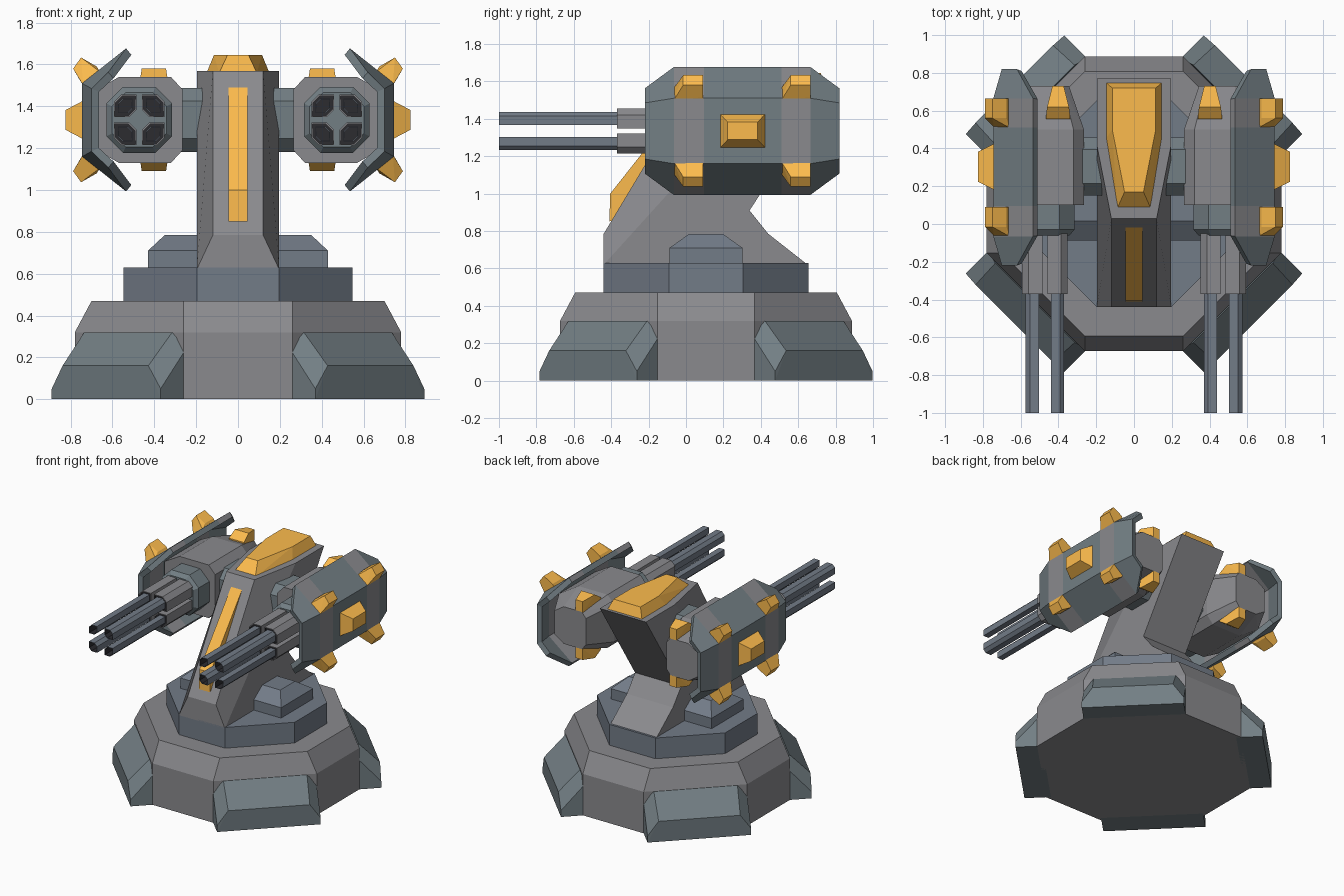
import bpy, bmesh, math

if "Cube" in bpy.data.objects:
    bpy.data.objects.remove(bpy.data.objects["Cube"])

CY = 0.107                 # centre of the base in y
PX, PZ = 0.472, 1.335      # gun axis


def material(name, r, g, b):
    m = bpy.data.materials.new(name)
    m.diffuse_color = (r, g, b, 1)
    m.use_nodes = True
    m.node_tree.nodes["Principled BSDF"].inputs["Base Color"].default_value = m.diffuse_color
    return m


yellow = material("yellow", .98, .50, .075)
grey = material("grey", .255, .255, .27)
steel = material("steel", .17, .21, .23)
slate = material("slate", .17, .20, .245)
dark = material("dark", .025, .025, .03)


def finish(name, bm, mats, mirror=False):
    me = bpy.data.meshes.new(name)
    bm.to_mesh(me)
    bm.free()
    ob = bpy.data.objects.new(name, me)
    bpy.context.collection.objects.link(ob)
    for m in mats:
        me.materials.append(m)
    if mirror:
        ob.modifiers.new("mirror", 'MIRROR').use_mirror_merge = False
    return ob


def hull_mesh(pts):
    bm = bmesh.new()
    for p in pts:
        bm.verts.new(p)
    bmesh.ops.convex_hull(bm, input=bm.verts[:])
    bmesh.ops.dissolve_limit(bm, angle_limit=math.radians(2), verts=bm.verts[:], edges=bm.edges[:])
    bmesh.ops.recalc_face_normals(bm, faces=bm.faces[:])
    return bm


def hull(name, pts, mat, mirror=False):
    return finish(name, hull_mesh(pts), [mat], mirror)


def octagon(a, h):
    return [(sx * u, sy * v) for u, v in ((a, h), (h, a)) for sx in (-1, 1) for sy in (-1, 1)]


def both(pts):
    return [(s * x, y, z) for x, y, z in pts for s in (-1, 1)]


# base and turntable
hull("base_body", [(x, y + CY, z) for a, h, z in ((.78, .26, 0), (.78, .26, .32), (.70, .26, .47))
                   for x, y in octagon(a, h)], grey)
hull("turntable", [(x, y + CY, z) for z in (.46, .63) for x, y in octagon(.547, .197)], slate)

# four diagonal feet: (distance, half width, height)
foot = [(.70, .368, 0), (.72, .368, .24), (.742, .297, .32),
        (.891, .368, 0), (.891, .368, .05), (.896, .29, .16)]
for i in range(4):
    a = math.radians(45 + 90 * i)
    c, s = math.cos(a), math.sin(a)
    hull(f"foot_{i + 1}", [(d * c - w * k * s, d * s + w * k * c + CY, z)
                           for d, w, z in foot for k in (-1, 1)], steel)

# side blocks on the turntable
hull("side_block", [(x, CY + k * w, z) for x, w, z in
                    ((.15, .195, .62), (.43, .195, .62), (.15, .195, .71), (.43, .195, .71),
                     (.15, .09, .785), (.35, .09, .785)) for k in (-1, 1)], slate, mirror=True)

# leaning neck from one half outline
half = [(.197, -.44, .62), (.12, -.44, .785), (.12, .03, 1.57), (.197, .42, 1.57),
        (.197, .77, 1.57), (.197, .34, .91), (.197, .44, .785), (.197, .65, .62)]
bm = bmesh.new()
R = [bm.verts.new(p) for p in half]
L = [bm.verts.new((-x, y, z)) for x, y, z in half]
for S in (R, L):
    for f in ((0, 1, 2, 3), (0, 3, 4, 5), (0, 5, 6, 7)):
        bm.faces.new([S[k] for k in f])
for a, b in ((0, 1), (1, 2), (4, 5), (5, 6), (6, 7), (7, 0)):
    bm.faces.new([R[a], R[b], L[b], L[a]])
bm.faces.new([R[2], R[3], R[4], L[4], L[3], L[2]])
bmesh.ops.recalc_face_normals(bm, faces=bm.faces[:])
finish("neck", bm, [grey])

# yellow trim on the neck
hull("neck_cap", both([(.09, .08, 1.56), (.15, .45, 1.56), (.15, .75, 1.56),
                       (.05, .17, 1.645), (.115, .50, 1.645), (.115, .72, 1.645)]), yellow)
hull("neck_strip", both([(.046, -.41, .85), (.046, -.405, 1.0), (.046, -.01, 1.5),
                         (.046, -.30, .90), (.046, .0, 1.45)]), yellow)

# axle between neck and pods
hull("axle", [(x, .305 + y, PZ + z) for x in (.1, .32) for y, z in octagon(.153, .09)], steel, mirror=True)

# gun pod with tapered rear
prof = [(.265, .145), (.32, .205), (.57, .205), (.70, .13)]
hull("gun_pod", [(PX + (x - PX) * f, y, PZ + k * z * g)
                 for y, f, g in ((.10, 1, 1), (.50, 1, 1), (.73, .62, .7))
                 for x, z in prof for k in (-1, 1)]
     + [(.70, y, PZ + k * .13) for y in (.1, .55) for k in (-1, 1)], grey, mirror=True)

# octagonal barrel housing
hull("barrel_housing", [(PX + x, y, PZ + z) for y, r in ((.15, .157), (-.03, .157), (-.06, .13))
                        for x, z in octagon(r, r * .5)], steel, mirror=True)


# square tubes with cut corners and a dark bore
def tube(name, sx, sz, h, y0, y1, wall, depth, mat):
    c = h * .65
    sec = [(c - h, -h), (-h, c - h), (h, -h), (h, h - c), (h - c, h), (-h, h)]
    bm = hull_mesh([(PX + sx * (.067 + u), y, PZ + sz * (.067 + v)) for u, v in sec for y in (y0, y1)])
    front = min(bm.faces, key=lambda f: f.calc_center_median().y)
    bmesh.ops.inset_region(bm, faces=[front], thickness=wall)
    inner = bmesh.ops.extrude_discrete_faces(bm, faces=[front])["faces"][0]
    bmesh.ops.translate(bm, verts=inner.verts[:], vec=(0, depth, 0))
    for f in {g for e in inner.edges for g in e.link_faces}:
        f.material_index = 1
    finish(name, bm, [mat, dark], mirror=True)


for n, (sx, sz) in enumerate(((-1, -1), (-1, 1), (1, -1), (1, 1))):
    tube(f"barrel_{n + 1}", sx, sz, .035, -1.0, -.30, .005, .10, slate)
    tube(f"barrel_sleeve_{n + 1}", sx, sz, .054, -.37, 0, .008, .01, grey)

# curved shield plate: columns along y, rows along z, with two grey bands
mid = [(.535, -.342), (.745, -.175), (.745, .175), (.535, .342)]
end = [(.62, -.228), (.70, -.15), (.70, .15), (.62, .228)]
cols = [(-.22, end), (-.065, mid), (.095, mid), (.51, mid), (.665, mid), (.82, end)]
bm = bmesh.new()
grid = [[bm.verts.new((x, y, PZ + z)) for x, z in row] for y, row in cols]
for i in range(5):
    for j in range(3):
        f = bm.faces.new([grid[i][j], grid[i + 1][j], grid[i + 1][j + 1], grid[i][j + 1]])
        f.material_index = int(i in (1, 3))
shield = finish("shield", bm, [steel, grey])
sol = shield.modifiers.new("thickness", 'SOLIDIFY')
sol.thickness, sol.offset = .04, -1
shield.modifiers.new("mirror", 'MIRROR')

# yellow studs on the shield
hull("shield_centre_stud", [(x, .303 + a * w, PZ + b * h) for x, w, h in ((.73, .127, .097), (.825, .08, .047))
                            for a in (-1, 1) for b in (-1, 1)], yellow, True)
for k, level in ((1, "upper"), (-1, "lower")):
    for y, place in ((-.065, "front"), (.51, "rear")):
        base = [(x, y + d, PZ + k * z) for x, z in ((.74, .165), (.66, .23)) for d in (0, .155)]
        top = [(x, y + d, PZ + k * z) for x, z in ((.788, .245), (.75, .298), (.675, .255), (.75, .18))
               for d in (.05, .155)]
        hull(f"shield_{level}_{place}_stud", base + top, yellow, True)
    # tab over the tapered rear of the pod
    hull(f"pod_{level}_tab", [(.402 + a * w, y, PZ + k * z) for w, y, z in
                              ((.065, .555, .17), (.065, .555, .20), (.058, .62, .245),
                               (.03, .73, .225), (.03, .73, .14)) for a in (-1, 1)], yellow, True)
